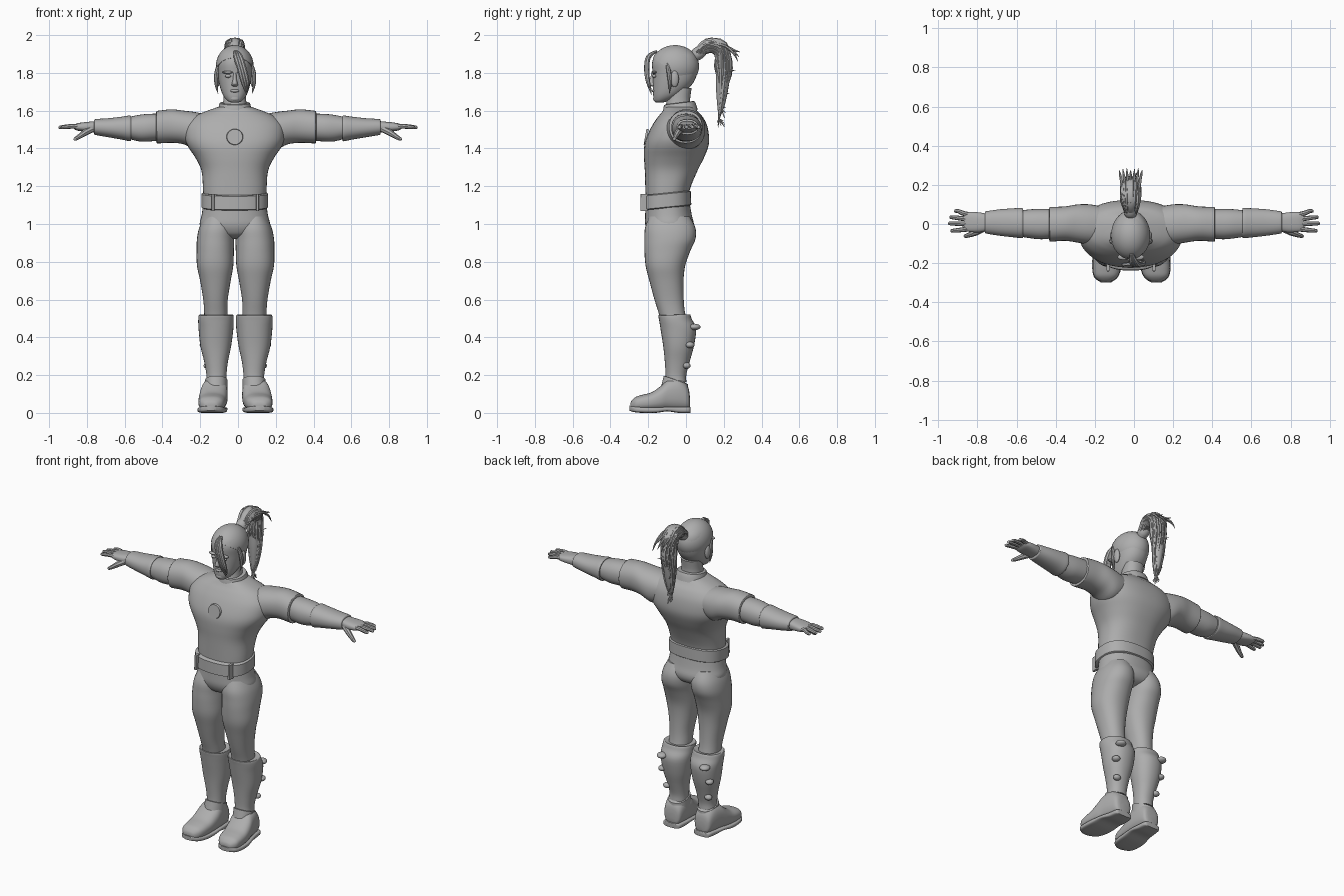
import bpy, bmesh, math, random
from mathutils import Vector, Matrix

random.seed(4)
CX = -0.017          # body centre line
GREY = bpy.data.materials.new("plain grey")
GREY.diffuse_color = (0.42, 0.42, 0.42, 1)


def place(x, y, z, s=0):
    """Mirror x to side s (0 keeps it on the centre line)."""
    return Vector((CX + (s * x * (1 + 0.018 * s) if s else x), y, z))


def smooth_path(pts, sub):
    """Catmull-Rom interpolation of equal-length tuples."""
    p = [pts[0]] + list(pts) + [pts[-1]]
    out = []
    for i in range(1, len(p) - 2):
        for k in range(sub):
            t = k / sub
            out.append([0.5 * (2 * b + (c - a) * t + (2 * a - 5 * b + 4 * c - d) * t * t
                               + (3 * b - a - 3 * c + d) * t ** 3)
                        for a, b, c, d in zip(p[i - 1], p[i], p[i + 1], p[i + 2])])
    return out + [list(pts[-1])]


def skin(bm, rings):
    """Bridge rings of points into a closed skin."""
    vs = [[bm.verts.new(q) for q in r] for r in rings]
    n = len(vs[0])
    for a, b in zip(vs, vs[1:]):
        for i in range(n):
            bm.faces.new((a[i], a[(i + 1) % n], b[(i + 1) % n], b[i]))
    bm.faces.new(vs[0][::-1])
    bm.faces.new(vs[-1])


def finish(name, bm):
    bmesh.ops.recalc_face_normals(bm, faces=bm.faces[:])
    me = bpy.data.meshes.new(name)
    bm.to_mesh(me)
    bm.free()
    me.materials.append(GREY)
    ob = bpy.data.objects.new(name, me)
    bpy.context.collection.objects.link(ob)
    return ob


def loft(name, axis, rows, s=0, e=2.2, sub=4, n=32, tilt=0.0):
    """Rows are (position, a0, a1, b0, b1): superellipse bounds across the axis."""
    bm, rings = bmesh.new(), []
    for t, a0, a1, b0, b1 in smooth_path(rows, sub):
        ring = []
        for i in range(n):
            w = 2 * math.pi * i / n
            c, d = math.cos(w), math.sin(w)
            a = (a0 + a1) / 2 + (a1 - a0) / 2 * math.copysign(abs(c) ** (2 / e), c)
            b = (b0 + b1) / 2 + (b1 - b0) / 2 * math.copysign(abs(d) ** (2 / e), d)
            x, y, z = {'z': (a, b, t), 'x': (t, a, b), 'y': (a, t, b)}[axis]
            ring.append(place(x, y, z + tilt * (y + 0.1), s))
        rings.append(ring)
    skin(bm, rings)
    return finish(name, bm)


def column(name, rows, **kw):
    """Centred loft, rows are (z, half width, front y, back y)."""
    return loft(name, 'z', [(z, -w, w, f, b) for z, w, f, b in rows], **kw)


def tube(bm, pts, s=0, sub=4, n=8):
    """Points are (x, y, z, radius)."""
    path = smooth_path(pts, sub)
    cs = [place(*p[:3], s) for p in path]
    rings, u = [], None
    for i, c in enumerate(cs):
        d = (cs[min(i + 1, len(cs) - 1)] - cs[max(i - 1, 0)]).normalized()
        u = d.orthogonal() if u is None else u - d * u.dot(d)
        u.normalize()
        v = d.cross(u)
        r = max(path[i][3], 0.0012)
        rings.append([c + r * (u * math.cos(2 * math.pi * k / n) + v * math.sin(2 * math.pi * k / n))
                      for k in range(n)])
    skin(bm, rings)


def blob(name, c, r, s=0):
    bm = bmesh.new()
    bmesh.ops.create_uvsphere(bm, u_segments=24, v_segments=14, radius=1,
                              matrix=Matrix.Translation(place(*c, s)) @ Matrix.Diagonal((*r, 1)))
    return finish(name, bm)


# torso, belt, collar, neck
column("torso", [(1.10, .163, -.213, .013), (1.18, .168, -.215, .02), (1.28, .176, -.218, .06),
                 (1.35, .208, -.222, .095), (1.41, .248, -.221, .118), (1.46, .265, -.208, .122),
                 (1.52, .26, -.18, .112), (1.565, .22, -.15, .09), (1.592, .165, -.128, .065),
                 (1.62, .088, -.11, .045)], e=2.35, n=48)
column("belt", [(1.085, .168, -.228, .02), (1.09, .176, -.238, .028), (1.16, .176, -.236, .026),
                (1.165, .168, -.226, .018)], e=2.5, sub=1, n=48, tilt=.1)
for s in (-1, 1):
    loft("belt_loop", 'z', [(1.07, .11, .125, -.242, -.2), (1.16, .11, .125, -.24, -.2)], s, e=6, sub=1)
column("collar", [(1.585, .095, -.125, .062), (1.61, .086, -.12, .055), (1.632, .08, -.115, .045),
                  (1.634, .07, -.1, .03)], sub=2, tilt=.12)
column("neck", [(1.58, .072, -.112, .04), (1.62, .065, -.108, .028), (1.66, .06, -.1, .022),
                (1.72, .06, -.09, .03)])

# chest disc, tilted with the chest
bm = bmesh.new()
bmesh.ops.create_cone(bm, cap_ends=True, segments=32, radius1=.045, radius2=.041, depth=.012,
                      matrix=Matrix.Translation(place(0, -.211, 1.46)) @ Matrix.Rotation(math.radians(80), 4, 'X'))
finish("chest_disc", bm)

# pelvis
column("pelvis", [(1.14, .163, -.213, .015), (1.05, .175, -.216, .03), (1.0, .186, -.216, .042),
                  (.965, .17, -.205, .035), (.94, .12, -.185, .01), (.92, .04, -.14, -.05)], n=40)

for s, side in ((-1, "right"), (1, "left")):
    # legs and boots
    loft(side + "_leg", 'z', [(1.04, .02, .165, -.195, .02), (.98, .003, .192, -.217, .05),
                              (.92, .003, .204, -.22, .05), (.86, .005, .206, -.22, .024),
                              (.78, .008, .204, -.214, -.004), (.7, .022, .187, -.194, -.013),
                              (.6, .038, .17, -.167, -.012), (.53, .04, .165, -.145, -.005),
                              (.47, .04, .165, -.13, .01)], s)
    loft(side + "_boot_shaft", 'z', [(.515, .02, .18, -.135, .012), (.517, .008, .193, -.146, .022),
                                     (.49, .006, .197, -.142, .032), (.44, .008, .195, -.134, .054),
                                     (.35, .02, .185, -.12, .042), (.27, .037, .165, -.112, .02),
                                     (.2, .045, .153, -.108, .002), (.16, .046, .155, -.112, .002)], s, tilt=.03)
    loft(side + "_ankle_band", 'z', [(.135, .04, .164, -.13, .014), (.19, .04, .16, -.118, .01),
                                     (.192, .05, .15, -.105, .0)], s, sub=1, tilt=-.35)
    loft(side + "_shoe", 'y', [(.02, .075, .135, .03, .09), (.01, .052, .158, .015, .14),
                               (-.03, .042, .172, .01, .185), (-.09, .038, .184, .01, .18),
                               (-.13, .04, .192, .01, .145), (-.18, .046, .196, .01, .11),
                               (-.23, .053, .196, .01, .096), (-.265, .066, .19, .012, .085),
                               (-.288, .09, .168, .018, .065), (-.294, .11, .15, .03, .05)], s, e=2.5)
    loft(side + "_sole", 'y', [(.024, .075, .14, 0, .03), (.015, .05, .162, 0, .032), (-.04, .043, .172, 0, .032),
                               (-.1, .04, .186, .008, .032), (-.16, .042, .198, 0, .03),
                               (-.23, .05, .2, 0, .032), (-.275, .07, .188, .004, .036),
                               (-.3, .105, .152, .012, .038)], s, e=4)
    for c, r in (((.15, .045, .455), (.03, .032, .017)), ((.165, .02, .36), (.024, .025, .017)),
                 ((.145, .004, .25), (.023, .02, .017))):
        blob(side + "_boot_clasp", c, r, s)

    # sleeve, forearm, glove and hand
    loft(side + "_sleeve", 'x', [(.13, -.1, .085, 1.42, 1.575), (.21, -.105, .1, 1.395, 1.592),
                                 (.275, -.095, .1, 1.422, 1.6), (.34, -.086, .09, 1.43, 1.607),
                                 (.41, -.09, .087, 1.427, 1.6), (.422, -.088, .085, 1.43, 1.597),
                                 (.424, -.07, .07, 1.45, 1.58)], s)
    loft(side + "_arm", 'x', [(.38, -.07, .075, 1.445, 1.585), (.46, -.078, .077, 1.437, 1.583),
                              (.52, -.073, .075, 1.438, 1.577), (.6, -.06, .065, 1.46, 1.56)], s)
    loft(side + "_glove_cuff", 'x', [(.562, -.06, .07, 1.45, 1.56), (.564, -.072, .082, 1.438, 1.574),
                                     (.61, -.068, .08, 1.447, 1.568), (.68, -.06, .075, 1.459, 1.56),
                                     (.745, -.05, .066, 1.47, 1.556), (.757, -.046, .063, 1.474, 1.552),
                                     (.759, -.035, .05, 1.485, 1.543)], s)
    loft(side + "_hand", 'x', [(.73, -.034, .05, 1.482, 1.547), (.78, -.042, .058, 1.485, 1.542),
                               (.82, -.042, .062, 1.49, 1.538), (.85, -.038, .06, 1.495, 1.533),
                               (.868, -.03, .052, 1.503, 1.526)], s, e=2.6)
    bm = bmesh.new()
    for y0, y1, tip in ((.047, .066, .918), (.023, .034, .943), (-.001, .003, .95), (-.025, -.034, .938)):
        tube(bm, [(.835, y0, 1.514, .012), (.87, y0 * .6 + y1 * .4, 1.518, .0125),
                  (tip - .02, y1, 1.513, .0105), (tip - .004, y1, 1.51, .008), (tip, y1, 1.509, .002)], s)
    tube(bm, [(.765, -.022, 1.505, .018), (.805, -.042, 1.485, .017), (.84, -.056, 1.462, .0125),
              (.862, -.062, 1.449, .009), (.868, -.064, 1.446, .002)], s)
    finish(side + "_fingers", bm)

    # ear, eye, brow, side lock
    blob(side + "_ear", (.094, -.06, 1.768), (.014, .022, .044), s)
    blob(side + "_eye", (.036, -.168, 1.783), (.017, .012, .009), s)
    blob(side + "_brow", (.038, -.169, 1.803), (.03, .015, .008), s)
    bm = bmesh.new()
    tube(bm, [(.085, -.1, 1.85, .008), (.098, -.09, 1.8, .012), (.1, -.085, 1.74, .009), (.09, -.088, 1.69, .001)], s)
    finish(side + "_side_lock", bm)

# head and face
column("head", [(1.644, .02, -.16, -.12), (1.652, .038, -.168, -.09), (1.675, .058, -.173, -.04),
                (1.705, .072, -.174, .0), (1.75, .084, -.175, .04), (1.80, .091, -.176, .06),
                (1.85, .094, -.18, .065), (1.89, .085, -.167, .053), (1.92, .063, -.138, .022),
                (1.935, .035, -.105, -.015), (1.94, .01, -.075, -.045)], e=2.15)
loft("nose", 'z', [(1.80, -.008, .008, -.183, -.15), (1.77, -.01, .01, -.19, -.15),
                   (1.745, -.015, .015, -.2, -.15), (1.735, -.017, .017, -.192, -.15),
                   (1.728, -.01, .01, -.18, -.15)], n=16)
blob("lips", (0, -.168, 1.705), (.024, .013, .009))
blob("chin", (0, -.158, 1.664), (.026, .016, .016))

# hair cap cut along a slanted hairline
bm = bmesh.new()
bmesh.ops.create_uvsphere(bm, u_segments=40, v_segments=24, radius=1,
                          matrix=Matrix.Translation(place(0, -.058, 1.835)) @ Matrix.Diagonal((.1, .127, .112, 1)))
cut = bmesh.ops.bisect_plane(bm, geom=bm.verts[:] + bm.edges[:] + bm.faces[:], plane_co=(0, -.06, 1.80),
                             plane_no=(0, .7, 1), clear_inner=True)
bmesh.ops.holes_fill(bm, edges=[x for x in cut['geom_cut'] if isinstance(x, bmesh.types.BMEdge)])
finish("hair_cap", bm)

# lock falling over the face
bm = bmesh.new()
for k in (-1, 0, 1):
    o = k * .012
    tube(bm, [(.005 + o * .4, -.155, 1.915, .006), (.018 + o, -.198, 1.885, .013), (.038 + o, -.208, 1.82, .014),
              (.055 + o, -.2, 1.75, .011), (.066 + o * .3, -.182, 1.695 + o, .001)])
finish("front_lock", bm)

# ponytail: solid core, loose strands and a tie
line = [(.055, 1.895, .024), (.115, 1.945, .038), (.185, 1.925, .044), (.197, 1.83, .04),
        (.192, 1.73, .034), (.185, 1.63, .02), (.175, 1.56, .003)]
bm = bmesh.new()
tube(bm, [(0, y, z, r) for y, z, r in line], n=16)
finish("ponytail_core", bm)
bm = bmesh.new()
for i in range(46):
    w = 2 * math.pi * i / 46
    last = random.choice((4, 5, 6, 7, 7, 7))
    pts = []
    for k, (y, z, r) in enumerate(line[:last]):
        d, e = Vector((y - .13, z - 1.84)).normalized()
        q = r * random.uniform(.75, 1.0) + .003
        pts.append((q * 1.1 * math.cos(w), y + d * q * math.sin(w), z + e * q * math.sin(w) * .8,
                    .009 if 0 < k < last - 1 else .004))
    x, y, z, r = pts[-1]
    pts.append((x * 1.2 + random.uniform(-.012, .012), y + random.uniform(-.01, .03),
                z - random.uniform(.01, .055), .0012))
    tube(bm, pts, n=6, sub=3)
for k in range(7):   # flicked tips on the crown of the tail
    x = (k - 3) * .014
    tube(bm, [(x, .15, 1.955, .009), (x * 1.1, .21, 1.94, .008), (x * 1.3, .255, 1.9 + .01 * (k % 3), .006),
              (x * 1.4, .275 + .006 * (k % 3), 1.86 + .025 * (k % 3), .001)], n=6)
finish("ponytail_strands", bm)
bm = bmesh.new()
tube(bm, [(0, .045, 1.885, .028), (0, .06, 1.9, .034), (0, .08, 1.915, .032), (0, .09, 1.925, .026)], n=20)
finish("hair_tie", bm)

# smooth shading with sharp seams
for ob in bpy.context.collection.objects:
    ob.select_set(True)
    bpy.context.view_layer.objects.active = ob
bpy.ops.object.shade_smooth_by_angle(angle=math.radians(40))
